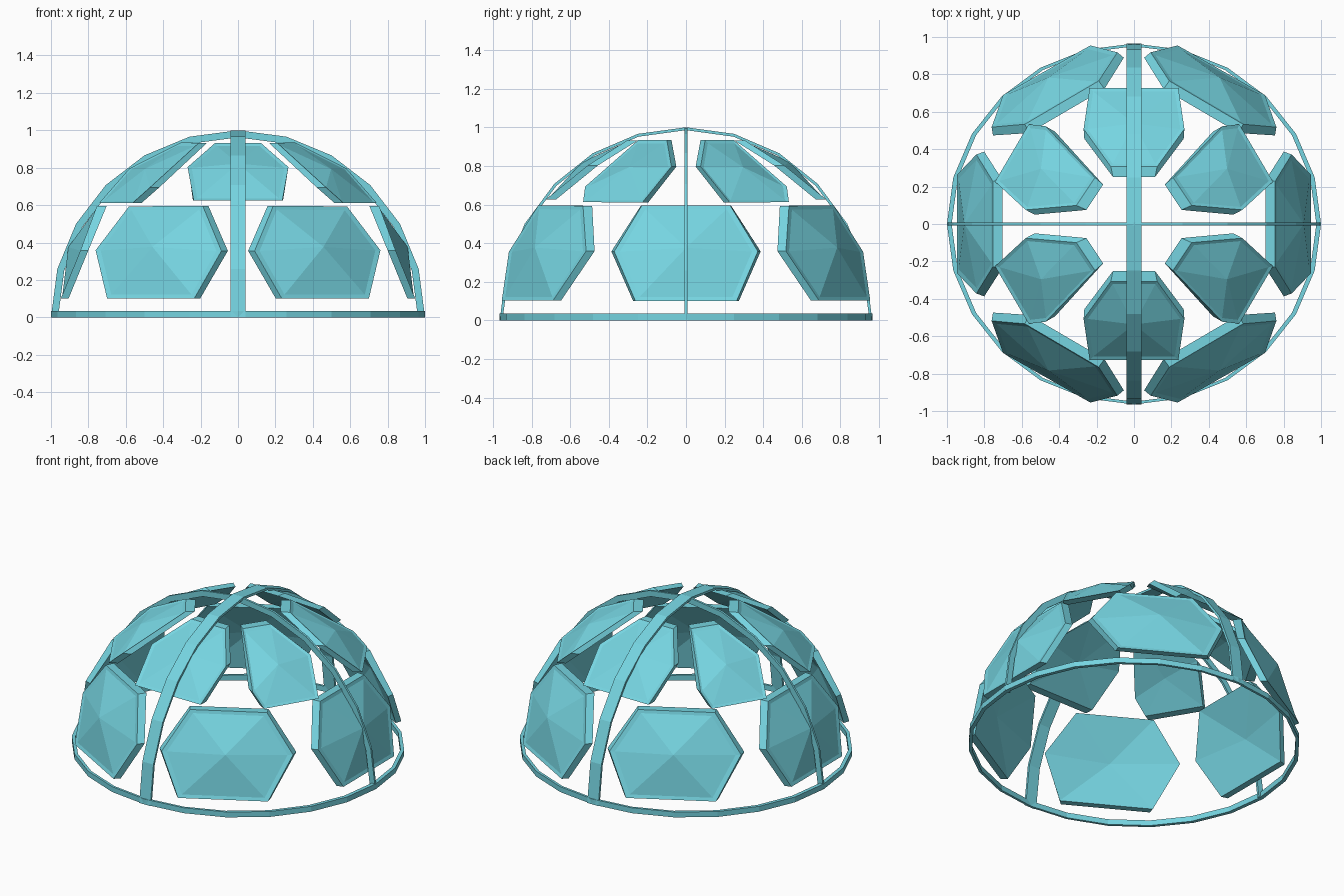
import bpy, bmesh, math
from mathutils import Vector

if "Cube" in bpy.data.objects:
    bpy.data.objects.remove(bpy.data.objects["Cube"])

mat = bpy.data.materials.new("turquoise")
mat.diffuse_color = (0.18, 0.66, 0.75, 1)
mat.use_nodes = True
mat.node_tree.nodes["Principled BSDF"].inputs["Base Color"].default_value = mat.diffuse_color


def make(name, verts, faces):
    me = bpy.data.meshes.new(name)
    me.from_pydata(verts, [], faces)
    bm = bmesh.new()
    bm.from_mesh(me)
    bmesh.ops.recalc_face_normals(bm, faces=bm.faces)
    bm.to_mesh(me)
    bm.free()
    me.materials.append(mat)
    ob = bpy.data.objects.new(name, me)
    bpy.context.collection.objects.link(ob)
    return ob


def panel(name, corners, sx=1, sy=1):
    """Faceted hexagonal plate: outer rim, recessed fan, straight sides, back fan."""
    pts = [Vector((x * sx, y * sy, z)).normalized() * 0.988 for x, y, z in corners]
    n = len(pts)
    mid = sum(pts, Vector()) / n
    axis = mid.normalized()
    side = Vector((-axis.y, axis.x, 0)).normalized()
    inset, back = [], []
    for p in pts:
        inset.append(p.lerp(axis * 0.98, 0.08) - axis * 0.006)
        # back corners keep their height and move in horizontally
        r = math.hypot(p.x, p.y)
        ri = max(math.sqrt(max(0.945 ** 2 - p.z ** 2, 0)), r - 0.06)
        q = Vector((p.x * ri / r, p.y * ri / r, p.z))
        back.append(q + side * (p - mid).dot(side) * 0.09)
    verts = pts + inset + back + [axis * 0.982, axis * 0.935]
    faces = []
    for i in range(n):
        j = (i + 1) % n
        faces += [(i, j, n + j, n + i), (n + i, n + j, 3 * n),
                  (j, i, 2 * n + i, 2 * n + j), (2 * n + j, 2 * n + i, 3 * n + 1)]
    make(name, verts, faces)


def strip(name, sections, closed):
    """Rectangular bar swept through four-point sections."""
    n = len(sections)
    faces = []
    for i in range(n if closed else n - 1):
        j = (i + 1) % n
        for k in range(4):
            l = (k + 1) % 4
            faces.append((4 * i + k, 4 * i + l, 4 * j + l, 4 * j + k))
    if not closed:
        faces += [(0, 1, 2, 3), tuple(4 * n - 4 + k for k in range(4))]
    make(name, [v for s in sections for v in s], faces)


# base ring
ring = []
for i in range(24):
    c, s = math.cos(i * math.pi / 12), math.sin(i * math.pi / 12)
    ring.append([(c, 0.965 * s, 0), (c, 0.965 * s, 0.035),
                 (0.975 * c, 0.95 * s, 0.035), (0.975 * c, 0.95 * s, 0)])
strip("base_ring", ring, True)

# crossing arches
front_back, left_right = [], []
for i in range(13):
    c, s = math.cos(i * math.pi / 12), math.sin(i * math.pi / 12)
    front_back.append([(x, k * 0.965 * c, k * s)
                       for x, k in ((-0.04, 1), (0.04, 1), (0.04, 0.985), (-0.04, 0.985))])
    left_right.append([(k * c, y, k * s)
                       for y, k in ((-0.007, 1), (0.007, 1), (0.007, 0.962), (-0.007, 0.962))])
strip("front_back_arch", front_back, False)
strip("left_right_arch", left_right, False)

# panel outlines, one of each kind
low_side = [(0.94, -0.26, 0.1), (0.94, 0.26, 0.1), (0.85, 0.375, 0.36),
            (0.76, 0.23, 0.6), (0.76, -0.23, 0.6), (0.85, -0.375, 0.36)]
low_diag = [(0.69, 0.68, 0.1), (0.23, 0.94, 0.1), (0.09, 0.93, 0.36),
            (0.19, 0.77, 0.6), (0.59, 0.54, 0.6), (0.765, 0.52, 0.36)]
up_mid = [(-0.235, 0.72, 0.62), (0.235, 0.72, 0.62), (0.265, 0.5, 0.79),
          (0.125, 0.31, 0.94), (-0.125, 0.31, 0.94), (-0.265, 0.5, 0.79)]
up_diag = [(0.755, 0.23, 0.62), (0.57, 0.54, 0.62), (0.47, 0.52, 0.69),
           (0.21, 0.25, 0.94), (0.31, 0.1, 0.94), (0.575, 0.075, 0.79)]

# panels mirrored round the dome
for s, lr, fb in ((1, "right", "back"), (-1, "left", "front")):
    panel("lower_panel_" + lr, low_side, sx=s)
    panel("upper_panel_" + fb, up_mid, sy=s)
    for t, fb2 in ((1, "back"), (-1, "front")):
        panel(f"lower_panel_{fb2}_{lr}", low_diag, s, t)
        panel(f"upper_panel_{fb2}_{lr}", up_diag, s, t)
